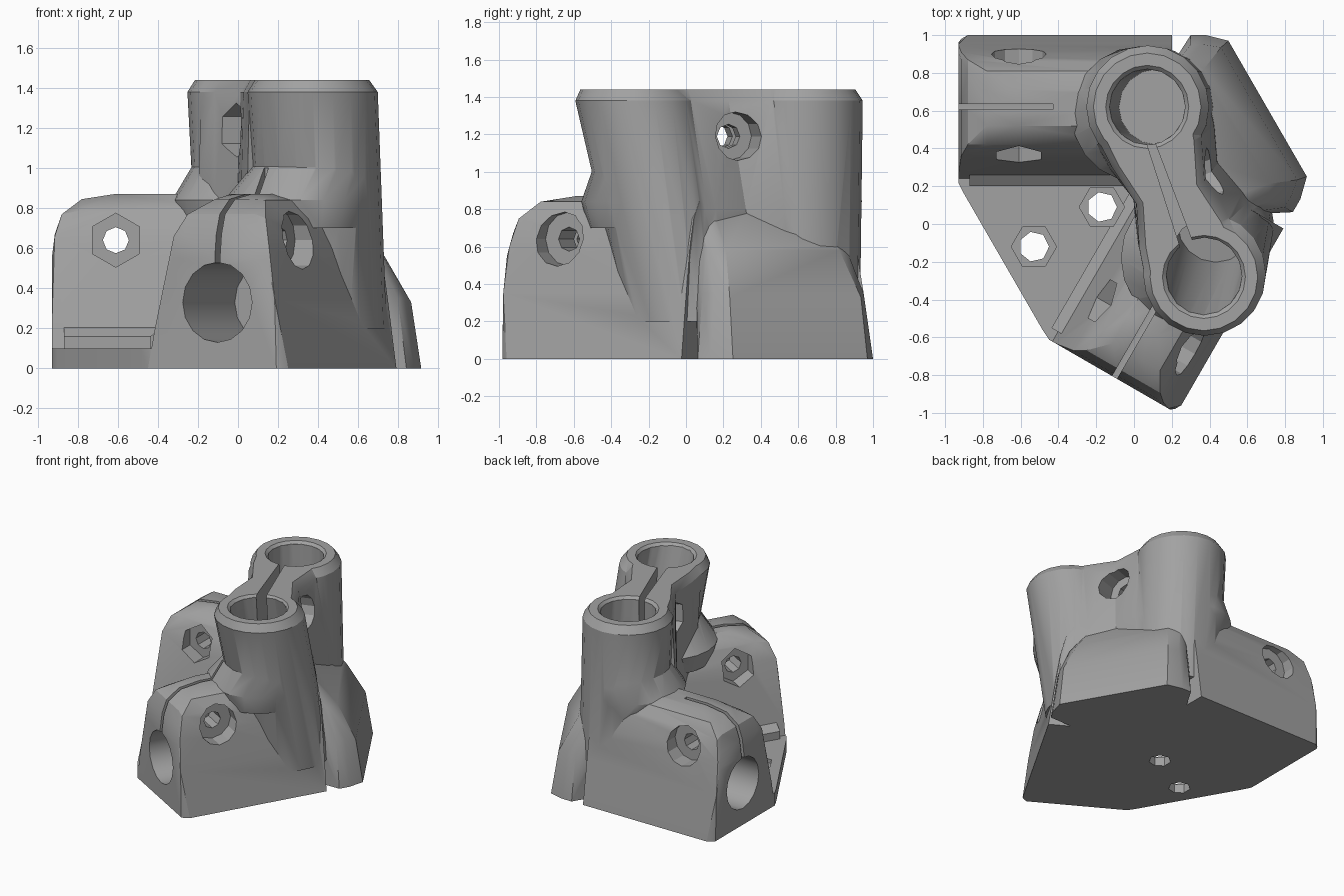
import bpy, bmesh
from math import cos, sin, pi
from mathutils import Vector, Matrix

cube = bpy.data.objects.get("Cube")
if cube:
    bpy.data.objects.remove(cube, do_unlink=True)

# The two horizontal arms are reflections of each other in a slanted plane
MIRROR = Matrix(((0.5, 0.866, 0, -0.175), (0.866, -0.5, 0, 0.303),
                 (0, 0, 1, 0), (0, 0, 0, 1)))
SAME = Matrix.Identity(4)
BOTH = (SAME, MIRROR)

grey = bpy.data.materials.new("plain grey")
grey.use_nodes = True
grey.diffuse_color = (0.36, 0.36, 0.36, 1)
grey.node_tree.nodes["Principled BSDF"].inputs["Base Color"].default_value = grey.diffuse_color


def hull(name, points, matrix=SAME):
    """Convex solid around a set of points."""
    bm = bmesh.new()
    for p in points:
        bm.verts.new(matrix @ Vector(p))
    res = bmesh.ops.convex_hull(bm, input=bm.verts)
    junk = {v for v in res["geom_interior"] + res["geom_unused"]
            if isinstance(v, bmesh.types.BMVert)}
    bmesh.ops.delete(bm, geom=list(junk), context="VERTS")
    bmesh.ops.dissolve_limit(bm, angle_limit=0.005, verts=bm.verts, edges=bm.edges)
    bmesh.ops.recalc_face_normals(bm, faces=bm.faces)
    mesh = bpy.data.meshes.new(name)
    bm.to_mesh(mesh)
    bm.free()
    mesh.materials.append(grey)
    ob = bpy.data.objects.new(name, mesh)
    bpy.context.scene.collection.objects.link(ob)
    return ob


def ring(center, radius, axis=(0, 0, 1), sides=20, turn=0.0):
    """Points of a circle around an axis; the first point faces up or along x."""
    axis = Vector(axis).normalized()
    up = Vector((0, 0, 1)) if abs(axis.z) < 0.9 else Vector((1, 0, 0))
    up = (up - axis * up.dot(axis)).normalized()
    side = axis.cross(up)
    angles = [turn + 2 * pi * i / sides for i in range(sides)]
    return [Vector(center) + radius * (up * cos(a) + side * sin(a)) for a in angles]


def rod(name, start, end, radius, sides=16, matrix=SAME):
    axis = Vector(end) - Vector(start)
    return hull(name, ring(start, radius, axis, sides) + ring(end, radius, axis, sides), matrix)


def box(name, low, high, matrix=SAME):
    return hull(name, [(x, y, z) for x in (low[0], high[0])
                       for y in (low[1], high[1]) for z in (low[2], high[2])], matrix)


solids, cutters = [], []

# Arms: tapered section with a rounded top and a rounded-off end
section = [(0.22, 0), (0.26, 0.2), (0.36, 0.66), (0.42, 0.79), (0.52, 0.87),
           (0.71, 0.87), (0.81, 0.84), (0.87, 0.75), (0.91, 0.6), (0.95, 0.35), (1.0, 0)]
stations = [(-0.93, 0.55, 0.96), (-0.915, 0.67, 0.98), (-0.88, 0.77, 1.0),
            (-0.78, 0.845, 1.0), (-0.62, 0.87, 1.0), (0.2, 0.87, 1.0)]
arm = [(x, min(y, wide), min(z, cap)) for x, cap, wide in stations for y, z in section]
lip = [(x, y, z) for x in (-0.87, 0.1)
       for y, z in ((0.2, 0), (0.2, 0.16), (0.27, 0.21), (0.4, 0.21), (0.4, 0))]

# Shoulder block at the outer corner
block = [(0.0, 0.5, 0), (0.3, 1.0, 0), (0.38, 1.0, 0), (0.5, 0.97, 0),
         (0.3, 0.95, 0.35), (0.37, 0.95, 0.35), (0.46, 0.935, 0.33),
         (0.28, 0.86, 0.58), (0.37, 0.82, 0.58), (0.12, 0.72, 0.8), (0.2, 0.7, 0.8)]
plate = [(x, y, z) for z in (0, 0.1)
         for x, y in ((-0.93, 0.32), (-0.93, 0.22), (-0.9, 0.16), (0.1, 0.5))]
for m in BOTH:
    solids += [hull("arm", arm, m), hull("lip", lip, m)]


def doubled(points):
    return [m @ Vector(p) for m in BOTH for p in points]


solids += [hull("corner_block", doubled(block)), hull("foot_plate", doubled(plate))]

# Leaning upright sockets with chamfered rims
TOP, RIM = 1.44, 1.38


def on_axis(socket, z):
    (x, y), (dx, dy) = socket
    return Vector((x + dx * (TOP - z), y + dy * (TOP - z), z))


rear = ((0.07, 0.62), (0.04, 0.0))
front = ((0.37, -0.28), (0.05, 0.22))
for socket, skirt, skirt_r in ((rear, (0.03, 0.58, 0.84), 0.36),
                               (front, (0.31, -0.18, 0.84), 0.38)):
    solids.append(hull("socket", ring(on_axis(socket, 0.2), 0.31)
                       + ring(on_axis(socket, RIM), 0.325) + ring(on_axis(socket, TOP), 0.285)))
    solids.append(hull("socket_skirt", ring(skirt, skirt_r)
                       + ring((skirt[0], skirt[1], 0.7), skirt_r - 0.04)
                       + ring(on_axis(socket, 1.02), 0.31)))
    low, high = on_axis(socket, 0.2), on_axis(socket, TOP + 0.1)
    cutters.append(rod("upright_bore", low, high, 0.2))
    cutters.append(hull("bore_chamfer", ring(on_axis(socket, TOP - 0.02), 0.2)
                        + ring(on_axis(socket, TOP + 0.02), 0.24)))

# Waisted web joining the sockets, in two halves
for near, far in ((rear, front), (front, rear)):
    points = []
    for z, grow in ((0.05, 0.03), (0.8, 0.05), (1.0, 0.01), (RIM, 0.0), (TOP, -0.04)):
        a, b = on_axis(near, z), on_axis(far, z)
        along = (b - a).normalized()
        across = Vector((abs(along.y), along.x * (-1 if along.y > 0 else 1), 0))
        for t, half in ((0.1, 0.27), (0.26, 0.25), (0.4, 0.2), (0.5, 0.19)):
            for s in (-1, 1):
                points.append(a.lerp(b, t) + across * s * (half + grow)
                              - Vector((0.03, 0.01, 0)))
    solids.append(hull("web", points))

# Clamp slot and clamp bolt across the web
cutters.append(hull("web_slot", [(x, y, z) for z in (0.95, 1.6) for x, y in
                                 ((0.06, 0.45), (0.1, 0.46), (0.32, -0.12), (0.25, -0.14))]))
bolt = Vector((0.95, 0.316, 0))
mid = Vector((0.17, 0.195, 1.19))
cutters += [rod("web_bolt_hole", mid - bolt * 0.4, mid + bolt * 0.4, 0.065, 8),
            rod("web_bolt_head", mid + bolt * 0.1, mid + bolt * 0.5, 0.13, 12),
            rod("web_nut_trap", mid - bolt * 0.11, mid - bolt * 0.45, 0.135, 6)]

# Arm bores, slits, clamp bolts and nut traps
for m in BOTH:
    cutters += [rod("arm_bore", (-1.1, 0.62, 0.33), (-0.41, 0.62, 0.33), 0.2, 16, m),
                box("arm_slit", (-1.1, 0.605, 0.45), (-0.43, 0.635, 1.0), m),
                rod("arm_bolt_hole", (-0.61, 0.2, 0.64), (-0.61, 1.1, 0.64), 0.065, 8, m),
                rod("arm_bolt_head", (-0.61, 0.8, 0.64), (-0.61, 1.1, 0.64), 0.145, 12, m),
                rod("arm_nut_trap", (-0.61, 0.2, 0.64), (-0.61, 0.44, 0.64), 0.135, 6, m)]

# Screw holes with hex recesses in the foot plate
for x, y, top in ((-0.53, -0.12, 0.3), (-0.17, 0.09, 0.45)):
    cutters += [rod("plate_hole", (x, y, -0.1), (x, y, 0.3), 0.08, 7),
                rod("plate_recess", (x, y, 0.07), (x, y, top), 0.12, 6)]

# Fuse the solids, then cut the holes
body = solids[0]
body.name = "corner_bracket"
for kind, parts in (("UNION", solids[1:]), ("DIFFERENCE", cutters)):
    for part in parts:
        part.hide_render = True
        mod = body.modifiers.new(part.name, "BOOLEAN")
        mod.operation, mod.solver, mod.object = kind, "EXACT", part
graph = bpy.context.evaluated_depsgraph_get()
mesh = bpy.data.meshes.new_from_object(body.evaluated_get(graph))
body.modifiers.clear()
body.data = mesh
for part in solids[1:] + cutters:
    bpy.data.objects.remove(part, do_unlink=True)

# Soft curves with crisp edges
bpy.ops.object.select_all(action="DESELECT")
body.select_set(True)
bpy.context.view_layer.objects.active = body
bpy.ops.object.shade_smooth_by_angle(angle=0.5)
